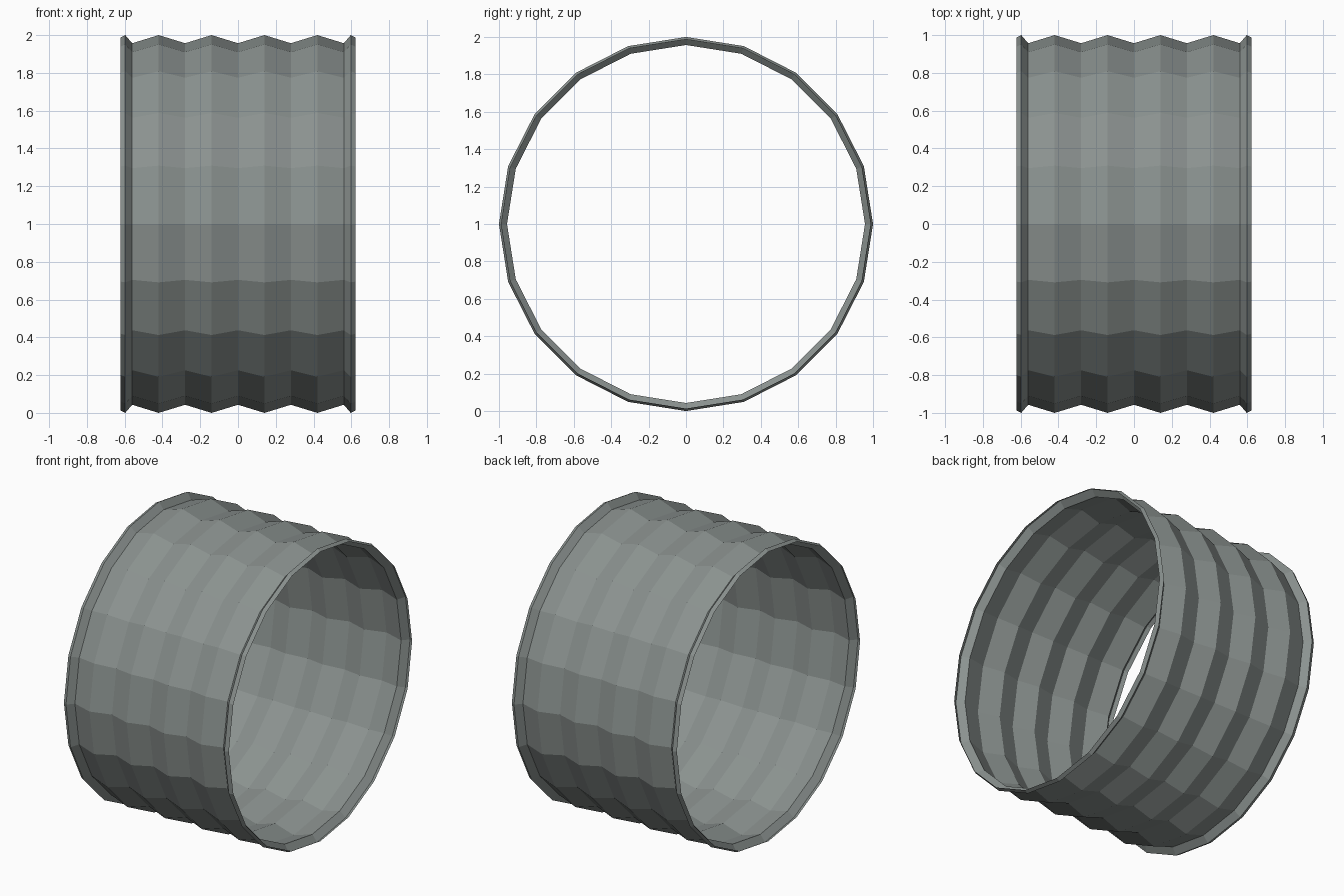
import bpy, bmesh, math

if "Cube" in bpy.data.objects:
    bpy.data.objects.remove(bpy.data.objects["Cube"])

SIDES = 20
CENTRE_Z = 1.0
PEAK, VALLEY, LIP = 1.0, 0.957, 0.987

# Colour
steel = bpy.data.materials.new("grey steel")
steel.diffuse_color = (0.26, 0.29, 0.28, 1.0)
steel.use_nodes = True
steel.node_tree.nodes["Principled BSDF"].inputs["Base Color"].default_value = steel.diffuse_color

# Profile along x: flared lip, four corrugations, flared lip
profile = [(-0.622, LIP), (-0.597, PEAK)]
profile += [(-0.56 + 0.14 * i, PEAK if i % 2 else VALLEY) for i in range(9)]
profile += [(0.597, PEAK), (0.622, LIP)]

# Corrugated pipe section: a thin open sheet swept around the x axis
bm = bmesh.new()
rings = []
for x, r in profile:
    angles = [2 * math.pi * k / SIDES for k in range(SIDES)]
    rings.append([bm.verts.new((x, r * math.cos(a), CENTRE_Z + r * math.sin(a)))
                  for a in angles])
for a, b in zip(rings, rings[1:]):
    for k in range(SIDES):
        n = (k + 1) % SIDES
        bm.faces.new((a[k], a[n], b[n], b[k]))

# Make the faces point away from the pipe's axis
bm.normal_update()
face = bm.faces[:][SIDES * 4]
c = face.calc_center_median()
if face.normal.y * c.y + face.normal.z * (c.z - CENTRE_Z) < 0:
    bmesh.ops.reverse_faces(bm, faces=bm.faces[:])

mesh = bpy.data.meshes.new("corrugated_pipe")
bm.to_mesh(mesh)
bm.free()
mesh.materials.append(steel)
pipe = bpy.data.objects.new("corrugated_pipe", mesh)
bpy.context.collection.objects.link(pipe)
